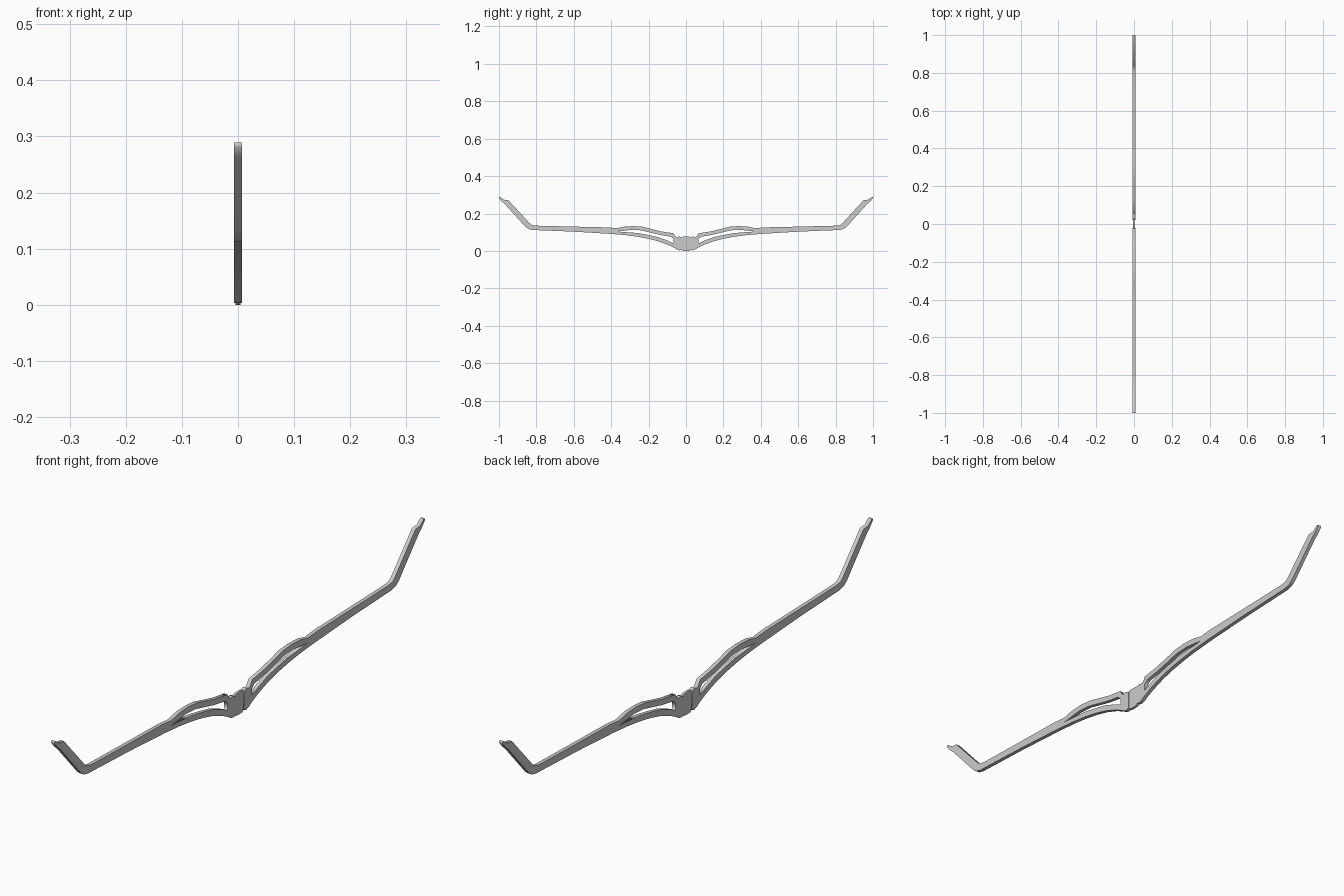
import bpy
from mathutils import Matrix

# local outline (y, z) is stood up so that it is extruded along x
STAND = Matrix(((0, 0, 1, 0), (1, 0, 0, 0), (0, 1, 0, 0), (0, 0, 0, 1)))


def plate(name, outlines, half_width, mirror=False, bevel=0.0):
    """Flat plate from closed outlines; further outlines are holes."""
    curve = bpy.data.curves.new(name + "_outline", 'CURVE')
    curve.dimensions = '2D'
    curve.fill_mode = 'BOTH'
    curve.extrude = half_width
    for pts in outlines:
        s = curve.splines.new('POLY')
        s.points.add(len(pts) - 1)
        for p, (y, z) in zip(s.points, pts):
            p.co = (y, z, 0, 1)
        s.use_cyclic_u = True
    tmp = bpy.data.objects.new(name + "_tmp", curve)
    bpy.context.collection.objects.link(tmp)
    dg = bpy.context.evaluated_depsgraph_get()
    mesh = bpy.data.meshes.new_from_object(tmp.evaluated_get(dg))
    bpy.data.objects.remove(tmp)
    mesh.transform(STAND)
    mesh.name = name
    obj = bpy.data.objects.new(name, mesh)
    bpy.context.collection.objects.link(obj)
    weld = obj.modifiers.new("weld", 'WELD')
    weld.merge_threshold = 0.0001
    if mirror:
        m = obj.modifiers.new("mirror", 'MIRROR')
        m.use_axis = (False, True, False)
        m.use_mirror_merge = False
    return obj


# limb: clamp, split riser, long arm and upturned tip
limb = [
    (0.022, 0.007), (0.034, 0.003), (0.048, 0.007), (0.062, 0.016),
    (0.10, 0.034), (0.15, 0.052), (0.20, 0.065), (0.26, 0.076),
    (0.32, 0.084), (0.40, 0.091), (0.60, 0.103), (0.82, 0.112),
    (0.842, 0.117), (0.860, 0.130), (0.97, 0.252), (0.985, 0.264),
    (1.00, 0.282), (1.00, 0.289), (0.994, 0.289), (0.975, 0.274),
    (0.95, 0.272), (0.838, 0.150), (0.825, 0.139), (0.80, 0.135),
    (0.60, 0.130), (0.42, 0.126), (0.37, 0.121), (0.33, 0.130),
    (0.28, 0.133), (0.23, 0.129), (0.18, 0.116), (0.13, 0.104),
    (0.066, 0.094), (0.060, 0.082), (0.050, 0.073), (0.036, 0.077),
    (0.022, 0.071),
]
# opening between the upper and lower risers
opening = [
    (0.066, 0.040), (0.10, 0.056), (0.15, 0.074), (0.20, 0.085),
    (0.26, 0.096), (0.37, 0.104), (0.33, 0.108), (0.29, 0.113),
    (0.24, 0.110), (0.19, 0.098), (0.14, 0.086), (0.080, 0.076),
    (0.066, 0.064),
]
plate("limbs", [limb, opening], 0.0068, mirror=True)

# slimmer grip joining the two limbs
grip = [
    (-0.026, 0.008), (-0.018, 0.001), (0, 0), (0.018, 0.001), (0.026, 0.008),
    (0.026, 0.070), (0.018, 0.076), (0, 0.077), (-0.018, 0.076), (-0.026, 0.070),
]
plate("grip", [grip], 0.0045)
